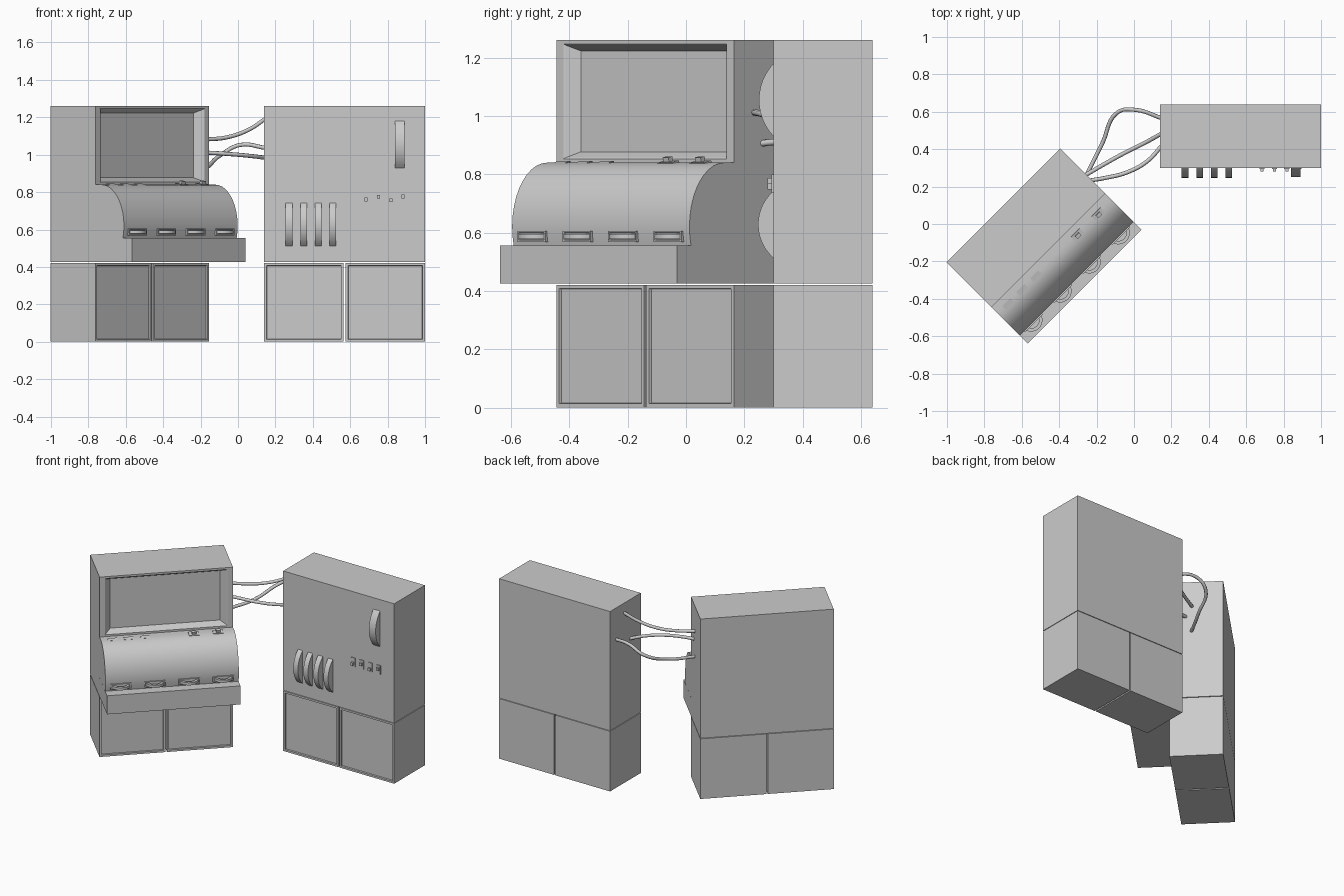
import bpy, bmesh
from math import sin, cos, pi, radians, asin
from mathutils import Matrix, Vector

if "Cube" in bpy.data.objects:
    bpy.data.objects.remove(bpy.data.objects["Cube"])

# Placement of the two cabinets: local x = width, local -y = front
STORE = Matrix.Translation((0.57, 0.47, 0))
CONSOLE = Matrix.Translation((-0.578, -0.02, 0)) @ Matrix.Rotation(radians(45), 4, 'Z')
W, D = 0.43, 0.17          # half width and half depth of both cabinets
L0, L1, L2 = 0.425, 0.84, 1.26


def finish(name, bm, m, smooth=False):
    bmesh.ops.recalc_face_normals(bm, faces=bm.faces)
    me = bpy.data.meshes.new(name)
    bm.to_mesh(me)
    bm.free()
    ob = bpy.data.objects.new(name, me)
    bpy.context.collection.objects.link(ob)
    ob.matrix_world = m
    if smooth:
        bpy.ops.object.select_all(action='DESELECT')
        ob.select_set(True)
        bpy.context.view_layer.objects.active = ob
        bpy.ops.object.shade_smooth_by_angle(angle=radians(35))
    return ob


def box(name, m, x, y, z, steps=()):
    """Box from ranges; steps (inset x, inset z, depth) shape the front face."""
    bm = bmesh.new()
    bmesh.ops.create_cube(bm, size=1)
    c = Vector([(r[0] + r[1]) / 2 for r in (x, y, z)])
    s = Vector([r[1] - r[0] for r in (x, y, z)])
    for v in bm.verts:
        v.co = c + Vector([v.co[i] * s[i] for i in range(3)])
    front = min(bm.faces, key=lambda f: f.calc_center_median().y)
    hx, hz, fy = s.x / 2, s.z / 2, y[0]
    for ix, iz, d in steps:
        bmesh.ops.inset_individual(bm, faces=[front], thickness=0.001)
        hx, hz, fy = hx - ix, hz - iz, fy + d
        for v in front.verts:
            v.co = (c.x + (hx if v.co.x > c.x else -hx), fy,
                    c.z + (hz if v.co.z > c.z else -hz))
    return finish(name, bm, m)


def prism(name, m, pts, half, smooth=True):
    """Extrude a (y, z) profile along x, symmetric about x = 0."""
    bm = bmesh.new()
    f = bm.faces.new([bm.verts.new((-half, a, b)) for a, b in pts])
    r = bmesh.ops.extrude_face_region(bm, geom=[f])
    bmesh.ops.translate(bm, vec=(2 * half, 0, 0),
                        verts=[e for e in r['geom'] if isinstance(e, bmesh.types.BMVert)])
    return finish(name, bm, m, smooth)


def bow(chord, sag, n=12):
    """Circular segment bulging to -y."""
    r = (chord ** 2 / 4 + sag ** 2) / (2 * sag)
    t = asin(chord / 2 / r)
    return [(r - sag - r * cos(a), r * sin(a)) for a in (-t + 2 * t * i / n for i in range(n + 1))]


# Lower cupboards: two recessed door units under each cabinet
door = [(0.013, 0.013, 0), (0.002, 0.002, 0.01)]
for label, m in (("console", CONSOLE), ("store", STORE)):
    for side, x in (("left", (-W, -0.005)), ("right", (0.005, W))):
        box(f"{label}_cupboard_{side}", m, x, (-D, D), (0, L0 - 0.004), door)
    box(f"{label}_middle_box", m, (-W, W), (-D, D), (L0, L1))

# Upper boxes: console one carries the sunken screen
box("console_screen_box", CONSOLE, (-W, W), (-D, D), (L1, L2),
    [(0.034, 0.013, 0), (0.006, 0.004, 0.004), (0.036, 0.02, 0.038)])
box("store_upper_box", STORE, (-W, W), (-D, D), (L1, L2))

# Curved control hood and the desk ledge below it
hood = [(-D, L1)]
for i in range(13):
    a = radians(90 - 107 * i / 12)
    hood.append((-D - 0.045 - 0.17 * cos(a), 0.62 + 0.22 * sin(a)))
hood.append((-D, hood[-1][1]))
prism("console_hood", CONSOLE, hood, W)
box("desk_ledge", CONSOLE, (-W, W), (-0.445, -D), (L0, 0.555))

# Bow levers along the hood's lower edge
outer, inner = bow(0.12, 0.048), bow(0.085, 0.03)
for i, x in enumerate((-0.33, -0.11, 0.11, 0.33)):
    box(f"lever_plate_{i}", CONSOLE, (x - 0.068, x + 0.068), (-0.392, -0.37), (0.568, 0.606),
        [(0.006, 0.006, 0), (0.002, 0.002, 0.006)])
    m = CONSOLE @ Matrix.Translation((x, -0.382, 0.587)) @ Matrix.Rotation(pi / 2, 4, 'Y')
    prism(f"lever_{i}", m, outer + inner[::-1], 0.009)

# Flat buttons and toggles on top of the hood
for i, x in enumerate((-0.355, -0.25, -0.145)):
    m = CONSOLE @ Matrix.Translation((x, -D - 0.05, 0.838)) @ Matrix.Rotation(radians(12), 4, 'X')
    box(f"hood_button_{i}", m, (-0.031, 0.031), (-0.014, 0.014), (-0.008, 0.004))
for i, x in enumerate((0.168, 0.324)):
    m = CONSOLE @ Matrix.Translation((x, -D - 0.055, 0.838)) @ Matrix.Rotation(radians(12), 4, 'X')
    box(f"hood_toggle_plate_{i}", m, (-0.033, 0.033), (-0.02, 0.02), (-0.01, 0.006))
    box(f"hood_toggle_{i}", m, (-0.014, 0.014), (-0.01, 0.01), (0, 0.022))

# Store cabinet: big door handle and a row of breaker handles
prism("store_handle", STORE @ Matrix.Translation((0.295, -D, 1.055)), bow(0.25, 0.05), 0.026)
for i in range(4):
    prism(f"breaker_handle_{i}", STORE @ Matrix.Translation((-0.297 + 0.078 * i, -D, 0.628)),
          bow(0.23, 0.053), 0.018)

# Small switches, alternating up and down
for i, (x, dz) in enumerate(((0.115, -0.008), (0.181, 0.006), (0.247, -0.012), (0.312, 0.008))):
    box(f"switch_plate_{i}", STORE, (x - 0.014, x + 0.014), (-D - 0.006, -D), (0.738, 0.8))
    box(f"switch_knob_{i}", STORE, (x - 0.008, x + 0.008), (-D - 0.02, -D),
        (0.759 + dz, 0.779 + dz))

# Cables sagging between the cabinets
cables = [
    [(-0.27, 0.255, 1.085), (-0.15, 0.325, 1.083), (-0.05, 0.38, 1.095), (0.06, 0.435, 1.135), (0.15, 0.485, 1.195)],
    [(-0.24, 0.232, 1.012), (-0.15, 0.247, 1.01), (-0.04, 0.275, 1.003), (0.07, 0.335, 0.993), (0.15, 0.42, 0.983)],
    [(-0.26, 0.25, 0.905), (-0.17, 0.43, 0.93), (-0.09, 0.595, 1.0), (0.01, 0.61, 1.052), (0.15, 0.565, 1.036)],
]
for i, pts in enumerate(cables):
    cu = bpy.data.curves.new(f"cable_{i}", 'CURVE')
    cu.dimensions = '3D'
    cu.bevel_depth, cu.bevel_resolution, cu.resolution_u = 0.011, 2, 6
    cu.use_fill_caps = True
    sp = cu.splines.new('BEZIER')
    sp.bezier_points.add(len(pts) - 1)
    for bp, p in zip(sp.bezier_points, pts):
        bp.co = p
        bp.handle_left_type = bp.handle_right_type = 'AUTO'
    bpy.context.collection.objects.link(bpy.data.objects.new(f"cable_{i}", cu))
